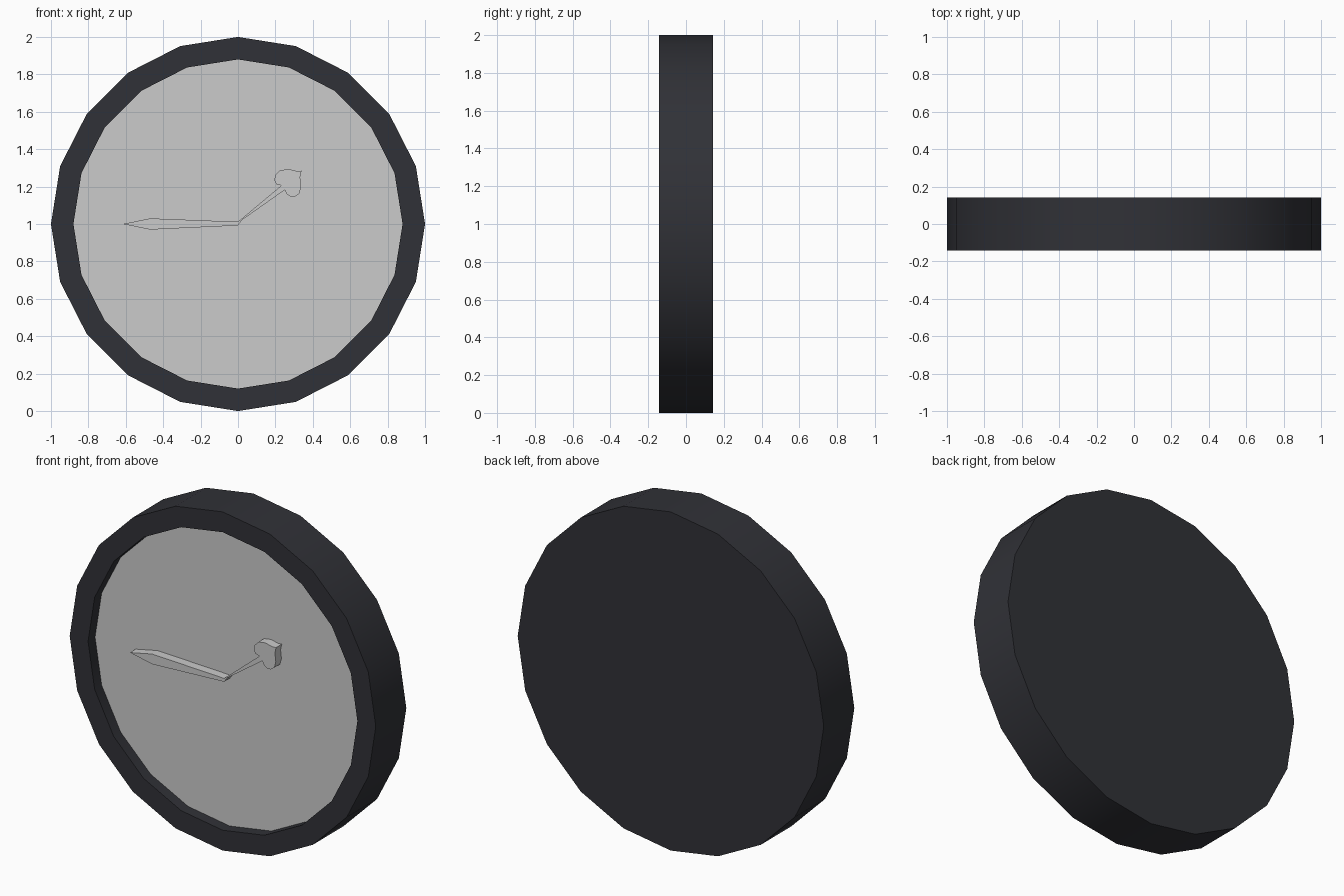
import bpy, bmesh, math

if "Cube" in bpy.data.objects:
    bpy.data.objects.remove(bpy.data.objects["Cube"])

SIDES = 20
HALF = 0.1425      # half depth of the case
FACE_Y = -0.077    # recessed dial plane
HAND_Y = -0.13     # front of the hands


def material(name, rgb):
    m = bpy.data.materials.new(name)
    m.diffuse_color = (*rgb, 1)
    m.use_nodes = True
    m.node_tree.nodes["Principled BSDF"].inputs["Base Color"].default_value = m.diffuse_color
    return m


def finish(name, bm, mat=None):
    bmesh.ops.recalc_face_normals(bm, faces=bm.faces)
    me = bpy.data.meshes.new(name)
    bm.to_mesh(me)
    bm.free()
    ob = bpy.data.objects.new(name, me)
    bpy.context.collection.objects.link(ob)
    if mat:
        me.materials.append(mat)
    bpy.ops.object.select_all(action='DESELECT')
    ob.select_set(True)
    bpy.context.view_layer.objects.active = ob
    bpy.ops.object.shade_smooth_by_angle(angle=math.radians(30))
    return ob


def ring(bm, r, y):
    return [bm.verts.new((r * math.sin(2 * math.pi * i / SIDES), y,
                          1 + r * math.cos(2 * math.pi * i / SIDES)))
            for i in range(SIDES)]


def prism(name, profile, y0, y1, mat=None):
    bm = bmesh.new()
    a = [bm.verts.new((x, y0, 1 + z)) for x, z in profile]
    b = [bm.verts.new((x, y1, 1 + z)) for x, z in profile]
    bm.faces.new(a)
    bm.faces.new(b)
    n = len(a)
    for i in range(n):
        j = (i + 1) % n
        bm.faces.new((a[i], a[j], b[j], b[i]))
    return finish(name, bm, mat)


dark = material("dark_case", (0.03, 0.031, 0.038))
hand_grey = material("hand_grey", (0.55, 0.55, 0.55))

# Case: closed back, outer wall, front rim and recess
bm = bmesh.new()
rings = [ring(bm, 1, HALF), ring(bm, 1, -HALF),
         ring(bm, 0.88, -HALF), ring(bm, 0.88, FACE_Y)]
for a, b in zip(rings, rings[1:]):
    for i in range(SIDES):
        j = (i + 1) % SIDES
        bm.faces.new((a[i], a[j], b[j], b[i]))
bm.faces.new(rings[0])
finish("case", bm, dark)

# Dial closing the recess
bm = bmesh.new()
f = bm.faces.new(ring(bm, 0.88, FACE_Y))
dial = finish("dial", bm)
if dial.data.polygons[0].normal.y > 0:
    dial.data.flip_normals()

# Minute hand: long tapered blade
prism("minute_hand", [(0, 0.012), (-0.47, 0.03), (-0.615, 0), (-0.47, -0.03),
                      (0, -0.008)], HAND_Y, FACE_Y, hand_grey)

# Hour hand: thin shaft with a spade-shaped head
prism("hour_hand", [
    (0, -0.008), (0.02, 0.02), (0.25, 0.182), (0.262, 0.158), (0.28, 0.147),
    (0.305, 0.146), (0.328, 0.163), (0.338, 0.2), (0.332, 0.25), (0.34, 0.285),
    (0.315, 0.283), (0.27, 0.294), (0.225, 0.287), (0.2, 0.262), (0.194, 0.235),
    (0.205, 0.212), (0.232, 0.206), (0, 0.012)], HAND_Y, FACE_Y, hand_grey)
